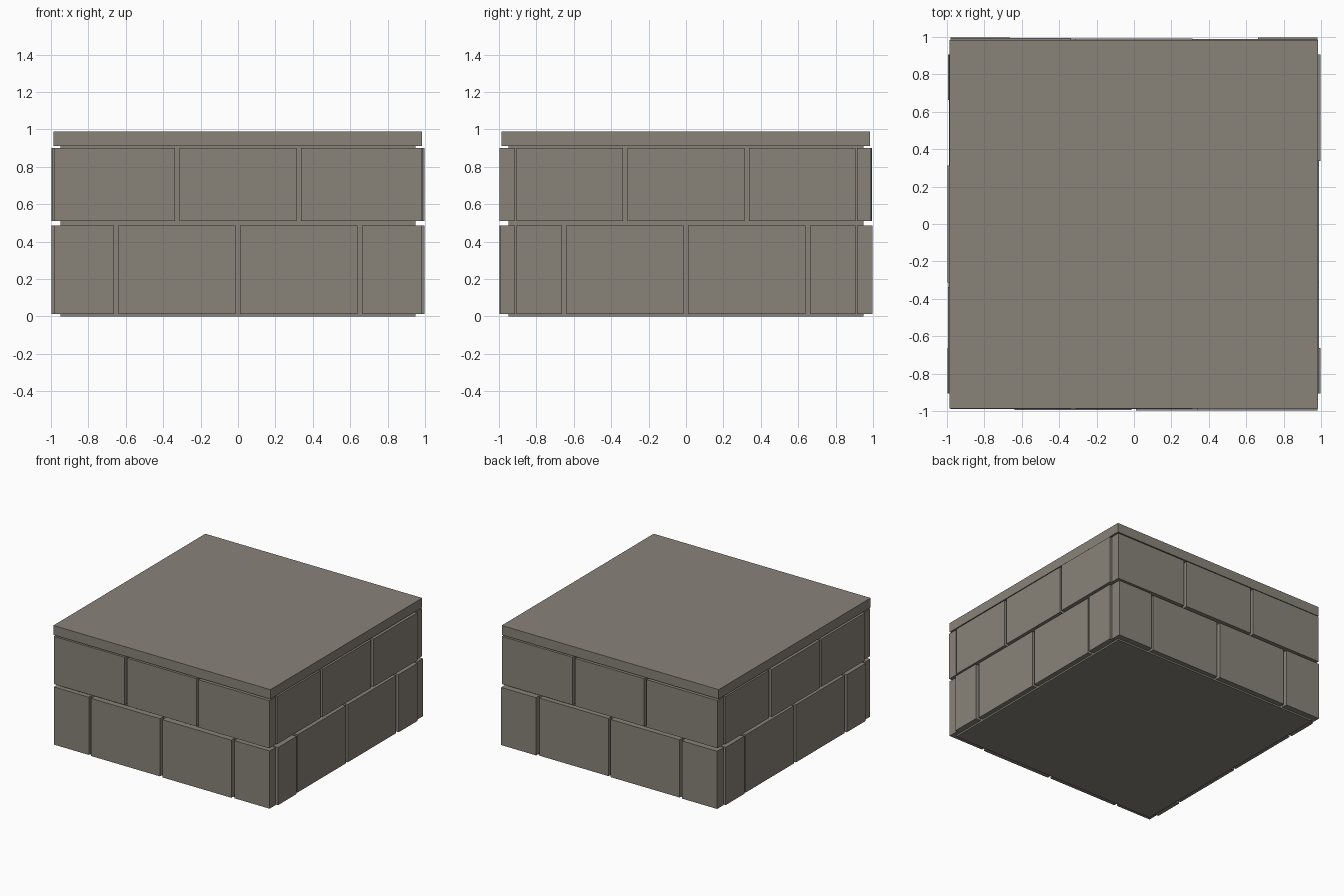
import bpy
from math import pi
from mathutils import Matrix

if "Cube" in bpy.data.objects:
    bpy.data.objects.remove(bpy.data.objects["Cube"])

stone = bpy.data.materials.new("stone")
stone.diffuse_color = (0.25, 0.23, 0.195, 1)
stone.use_nodes = True
stone.node_tree.nodes["Principled BSDF"].inputs["Base Color"].default_value = stone.diffuse_color


def box(name, lo, hi, turn=0.0):
    """Box between two corners, turned about the z axis."""
    x0, y0, z0 = lo
    x1, y1, z1 = hi
    verts = [(x, y, z) for z in (z0, z1) for x, y in ((x0, y0), (x1, y0), (x1, y1), (x0, y1))]
    faces = [(3, 2, 1, 0), (4, 5, 6, 7)] + [(i, (i + 1) % 4, (i + 1) % 4 + 4, i + 4) for i in range(4)]
    mesh = bpy.data.meshes.new(name)
    mesh.from_pydata(verts, [], faces)
    mesh.transform(Matrix.Rotation(turn, 4, 'Z'))
    mesh.materials.append(stone)
    obj = bpy.data.objects.new(name, mesh)
    bpy.context.collection.objects.link(obj)
    return obj


# Recessed mortar core and the slab on top
box("mortar_core", (-0.95, -0.95, 0), (0.95, 0.95, 0.912))
box("cap_slab", (-0.987, -0.987, 0.912), (0.985, 0.985, 0.99))

# Two courses of blocks: z range and joint positions along the wall
courses = [
    ("lower", 0.013, 0.487, [-0.652, -0.001, 0.65]),
    ("upper", 0.51, 0.902, [-0.326, 0.326]),
]
# Slightly uneven face distance of every block, per wall
walls = [
    ("front", 0, 0.982, {"lower": [0.988, 0.994, 0.998, 0.992], "upper": [0.988, 0.99, 0.996]}),
    ("right", pi / 2, 0.905, {"lower": [0.998, 0.989, 0.99, 0.997], "upper": [0.988, 0.99, 0.996]}),
    ("back", pi, 0.982, {"lower": [0.998, 0.988, 0.993, 0.998], "upper": [0.988, 0.992, 0.994]}),
    ("left", -pi / 2, 0.905, {"lower": [0.995, 0.99, 0.992, 0.998], "upper": [0.99, 0.998, 0.995]}),
]
GAP = 0.012
for wall, turn, end, faces in walls:
    for course, z0, z1, joints in courses:
        starts = [-end] + [j + GAP for j in joints]
        ends = [j - GAP for j in joints] + [end]
        for i, (a, b) in enumerate(zip(starts, ends)):
            box(f"{wall}_{course}_block_{i + 1}", (a, -faces[course][i], z0), (b, -0.914, z1), turn)
